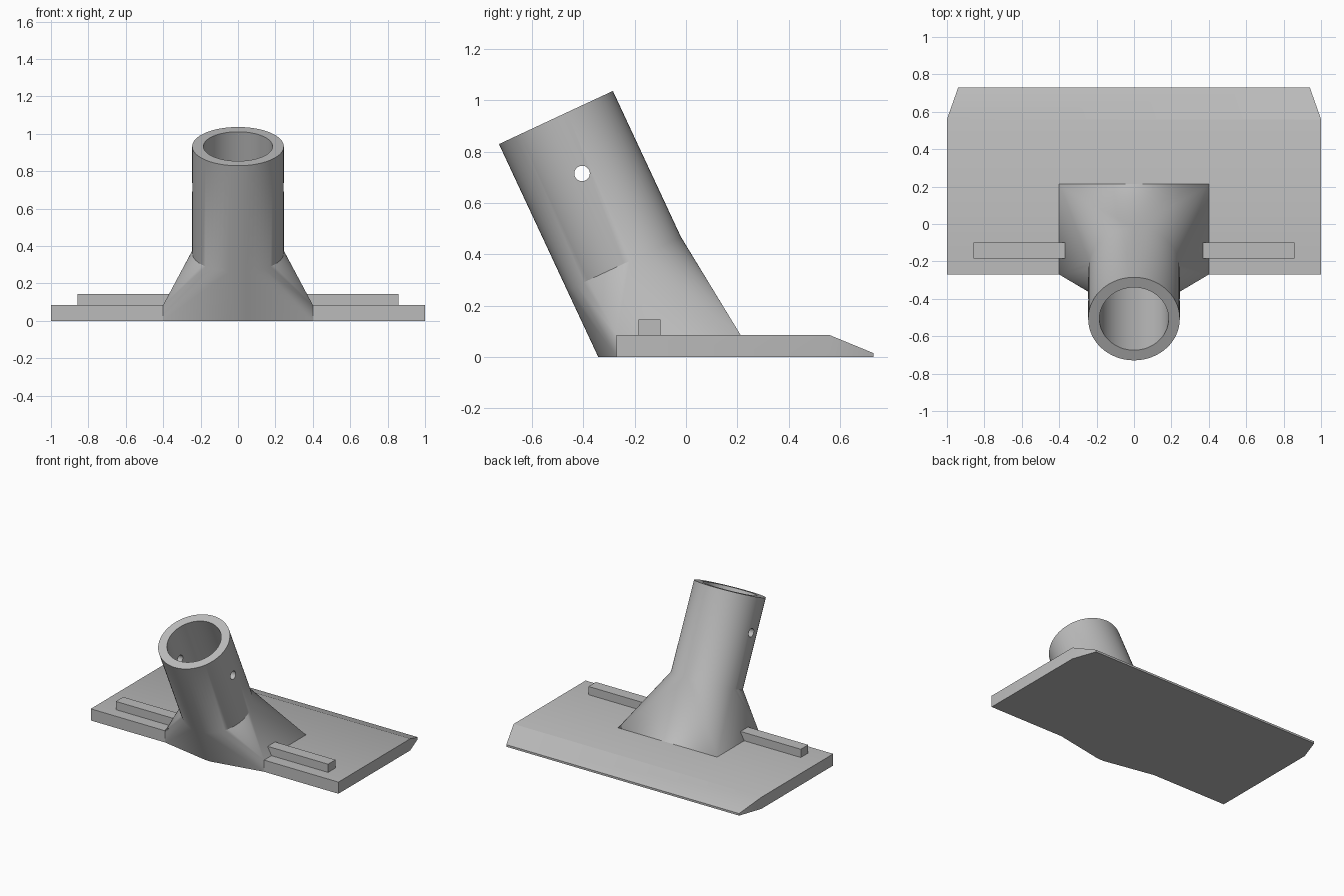
import bpy, bmesh
from math import radians, sin, cos, tan, tau
from mathutils import Vector, Matrix

if "Cube" in bpy.data.objects:
    bpy.data.objects.remove(bpy.data.objects["Cube"])

grey = bpy.data.materials.new("matte grey")
grey.use_nodes = True
COLOUR = (0.5, 0.5, 0.5, 1)
grey.diffuse_color = COLOUR
grey.node_tree.nodes["Principled BSDF"].inputs["Base Color"].default_value = COLOUR

TILT = radians(25)
AXIS = Vector((0, -sin(TILT), cos(TILT)))
ACROSS = Vector((0, cos(TILT), sin(TILT)))
TOP = Vector((0, -0.507, 0.933))      # centre of the tube mouth
R_OUT, R_IN, SEGS = 0.245, 0.185, 64
NECK = 0.628                          # tube length above the flare
BORE = 0.83
THICK = 0.085
FRONT, BACK = -0.27, 0.73


def finish(name, bm):
    bmesh.ops.recalc_face_normals(bm, faces=bm.faces)
    mesh = bpy.data.meshes.new(name)
    bm.to_mesh(mesh)
    bm.free()
    mesh.materials.append(grey)
    obj = bpy.data.objects.new(name, mesh)
    bpy.context.collection.objects.link(obj)
    return obj


def select(obj):
    bpy.ops.object.select_all(action='DESELECT')
    obj.select_set(True)
    bpy.context.view_layer.objects.active = obj


def smooth(obj):
    select(obj)
    bpy.ops.object.shade_smooth_by_angle(angle=radians(30))


def box(name, x0, x1, y0, y1, z0, z1):
    bm = bmesh.new()
    place = Matrix.Translation(((x0 + x1) / 2, (y0 + y1) / 2, (z0 + z1) / 2))
    size = Matrix.Diagonal((x1 - x0, y1 - y0, z1 - z0, 1))
    bmesh.ops.create_cube(bm, size=1, matrix=place @ size)
    return finish(name, bm)


def rod(name, centre, direction, radius, length):
    bm = bmesh.new()
    turn = Vector((0, 0, 1)).rotation_difference(direction).to_matrix().to_4x4()
    bmesh.ops.create_cone(bm, cap_ends=True, segments=SEGS, radius1=radius,
                          radius2=radius, depth=length,
                          matrix=Matrix.Translation(centre) @ turn)
    return finish(name, bm)


# Base plate: side profile swept across x, then the back corners cut off
bm = bmesh.new()
profile = [(FRONT, 0), (BACK, 0), (BACK, 0.015), (0.56, THICK), (FRONT, THICK)]
face = bm.faces.new([bm.verts.new((-1, y, z)) for y, z in profile])
side = bmesh.ops.extrude_face_region(bm, geom=[face])["geom"]
bmesh.ops.translate(bm, vec=(2, 0, 0),
                    verts=[g for g in side if isinstance(g, bmesh.types.BMVert)])
for s in (-1, 1):
    bmesh.ops.bisect_plane(bm, geom=bm.verts[:] + bm.edges[:] + bm.faces[:],
                           plane_co=(s, 0.56, 0), plane_no=(s * 0.17, 0.06, 0),
                           clear_outer=True)
    bmesh.ops.holes_fill(bm, edges=[e for e in bm.edges if e.is_boundary])
smooth(finish("base_plate", bm))

# Locating bars on both sides of the socket
for s, label in ((1, "left"), (-1, "right")):
    x0, x1 = sorted((s * 0.37, s * 0.857))
    box(label + "_bar", x0, x1, -0.185, -0.1, THICK - 0.01, 0.145)

# Socket: flared foot hulled from the tube to a rectangular footprint
bm = bmesh.new()
neck = TOP - AXIS * NECK
foot_y = TOP.y + TOP.z * tan(TILT)
for i in range(SEGS):
    a = tau * i / SEGS
    bm.verts.new(neck + Vector((R_OUT * cos(a), 0, 0)) + ACROSS * R_OUT * sin(a))
    bm.verts.new((R_OUT * cos(a), foot_y + R_OUT / cos(TILT) * sin(a), 0))
for x in (-0.4, 0.4):
    for y in (FRONT, 0.213):
        for z in (0, THICK):
            bm.verts.new((x, y, z))
hull = bmesh.ops.convex_hull(bm, input=bm.verts[:])
loose = {g for g in hull["geom_interior"] + hull["geom_unused"]
         if isinstance(g, bmesh.types.BMVert)}
bmesh.ops.delete(bm, geom=list(loose), context='VERTS')

# Open the top of the flare and draw the tube out of it
cap = [f for f in bm.faces if all(abs((v.co - neck).dot(AXIS)) < 1e-4 for v in f.verts)]
bmesh.ops.delete(bm, geom=cap, context='FACES')
rim = [e for e in bm.edges if e.is_boundary]
new = bmesh.ops.extrude_edge_only(bm, edges=rim)["geom"]
bmesh.ops.translate(bm, vec=AXIS * NECK,
                    verts=[g for g in new if isinstance(g, bmesh.types.BMVert)])
bmesh.ops.holes_fill(bm, edges=[e for e in bm.edges if e.is_boundary])
socket = finish("tube_socket", bm)

# Bore and cross pin hole
cutters = [rod("bore_cutter", TOP + AXIS * (0.1 - BORE / 2), AXIS, R_IN, BORE + 0.2),
           rod("pin_cutter", (0, -0.405, 0.715), Vector((1, 0, 0)), 0.03, 1)]
for cutter in cutters:
    cutter.hide_render = True
    mod = socket.modifiers.new("cut", 'BOOLEAN')
    mod.operation, mod.solver, mod.object = 'DIFFERENCE', 'EXACT', cutter
    select(socket)
    bpy.ops.object.modifier_apply(modifier=mod.name)
for cutter in cutters:
    bpy.data.objects.remove(cutter)
smooth(socket)
